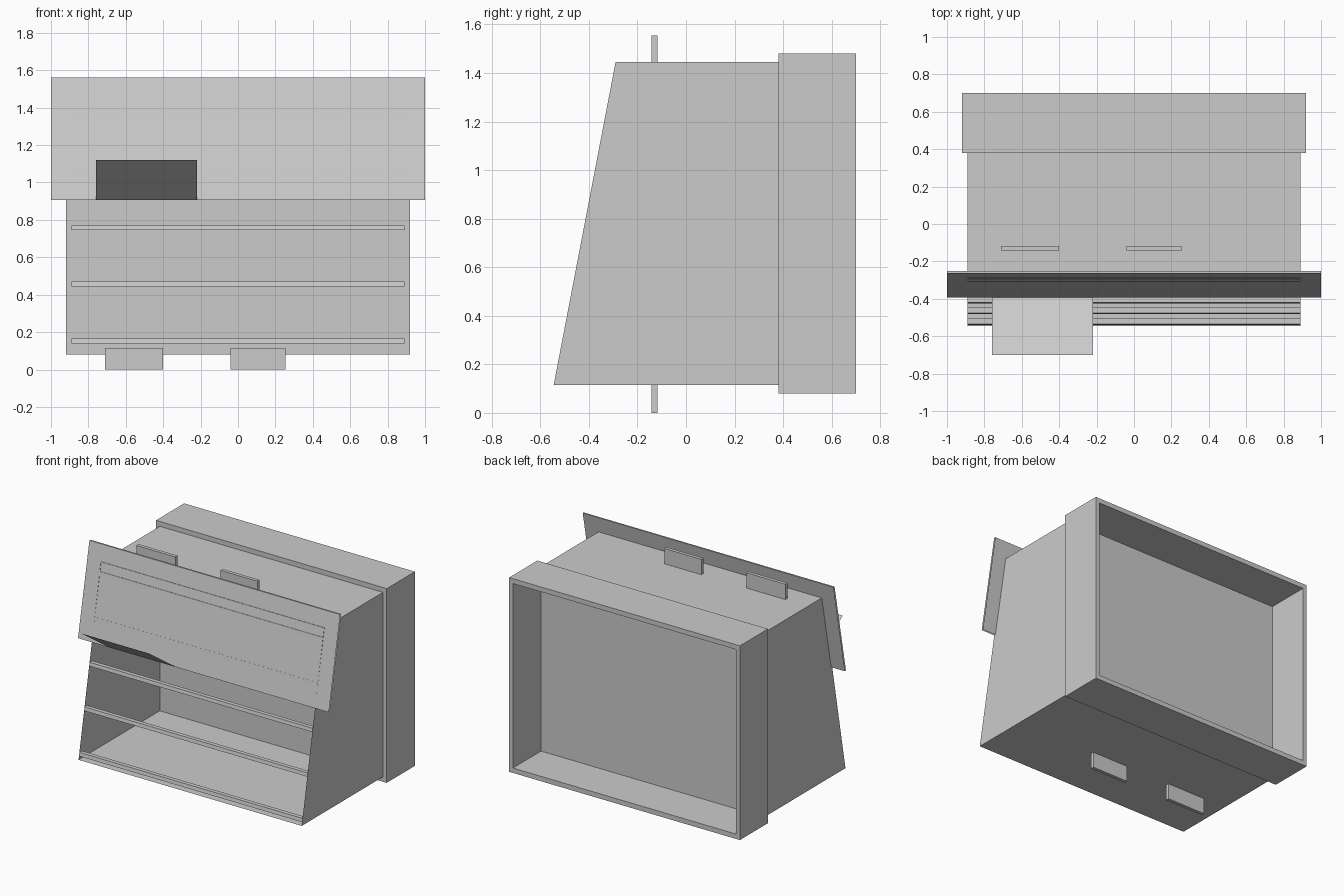
import bpy

if "Cube" in bpy.data.objects:
    bpy.data.objects.remove(bpy.data.objects["Cube"])


def mesh(name, verts, faces):
    me = bpy.data.meshes.new(name)
    me.from_pydata(verts, [], faces)
    me.update()
    ob = bpy.data.objects.new(name, me)
    bpy.context.collection.objects.link(ob)
    return ob


def box(name, x0, x1, y0, y1, z0, z1, shear=0.0):
    """Box whose upper edge may be pushed back to follow the sloped front."""
    v = [(x, y + (shear if z == z1 else 0), z)
         for z in (z0, z1) for x, y in ((x0, y0), (x1, y0), (x1, y1), (x0, y1))]
    return mesh(name, v, [(3, 2, 1, 0), (4, 5, 6, 7), (0, 1, 5, 4),
                          (1, 2, 6, 5), (2, 3, 7, 6), (3, 0, 4, 7)])


def strip(name, x0, x1, profile):
    """Open sheet: a y-z profile stretched along x."""
    n = len(profile)
    v = [(x, y, z) for x in (x0, x1) for y, z in profile]
    return mesh(name, v, [(i, n + i, n + i + 1, i + 1) for i in range(n - 1)])


W, BACK = 0.89, 0.38
Z0, Z1 = 0.115, 1.445
Y0, Y1 = -0.545, -0.29
SLOPE = (Y1 - Y0) / (Z1 - Z0)

# Cabinet shell: thin walls, sloped open front, closed at the back
side = [(Y0, Z0), (BACK, Z0), (BACK, Z1), (Y1, Z1)]
mesh("cabinet_shell", [(x, y, z) for x in (-W, W) for y, z in side],
     [(0, 3, 2, 1), (4, 5, 6, 7), (0, 1, 5, 4), (2, 3, 7, 6), (1, 2, 6, 5)])

# Rear frame: rectangular ring with a deep recess
rects = [(0.92, 0.08, 1.48, 0.38), (0.92, 0.08, 1.48, 0.70),
         (W, Z0, Z1, 0.70), (W, Z0, Z1, 0.38)]
v = [p for w, a, b, y in rects for p in ((-w, y, a), (w, y, a), (w, y, b), (-w, y, b))]
f = []
for r in range(4):
    a, b = r * 4, (r + 1) % 4 * 4
    for i in range(4):
        j = (i + 1) % 4
        f.append((a + i, b + i, b + j, a + j)[::-1])
mesh("rear_frame", v, f)

# Crossbars following the sloped front
for i, z in enumerate((0.14, 0.445, 0.745, 1.05, 1.355)):
    y = Y0 + SLOPE * (z - Z0)
    box(f"crossbar_{i}", -W, W, y, y + 0.03, z, z + 0.025, SLOPE * 0.025)

# Front sign board and the flap tilting out from its lower edge
strip("sign_board", -1, 1, [(-0.394, 0.905), (-0.264, 1.56), (-0.252, 1.56), (-0.382, 0.905)])
strip("tilted_flap", -0.76, -0.22, [(-0.70, 1.12), (-0.392, 0.905)])

# Tabs on the top and bottom
for i, (a, b) in enumerate(((-0.71, -0.40), (-0.04, 0.255))):
    box(f"top_tab_{i}", a, b, -0.143, -0.118, Z1, 1.555)
    box(f"bottom_tab_{i}", a, b, -0.143, -0.118, 0, Z0)

# Flush square patches on the sides, top and bottom
E = 0.002
for s in (-1, 1):
    x = s * (W + E)
    mesh("side_patch", [(x, -0.09, 0.655), (x, 0.175, 0.655), (x, 0.175, 0.90), (x, -0.09, 0.90)],
         [(0, 1, 2, 3)[::s]])
    z = Z1 + E if s > 0 else Z0 - E
    for cx in (-0.57, 0.11):
        h = 0.13
        mesh("cover_patch", [(cx - h, -0.03, z), (cx + h, -0.03, z), (cx + h, 0.23, z), (cx - h, 0.23, z)],
             [(0, 1, 2, 3)[::s]])

# Flat sheets pinned to the inner back wall
for i, (a, b, c, d) in enumerate(((0.395, 0.79, 0.63, 0.95), (0.37, 0.65, 0.655, 0.95),
                                  (0.51, 0.68, 0.69, 0.845))):
    y = BACK - E * (i + 1)
    mesh(f"wall_sheet_{i}", [(a, y, c), (b, y, c), (b, y, d), (a, y, d)], [(0, 1, 2, 3)])
